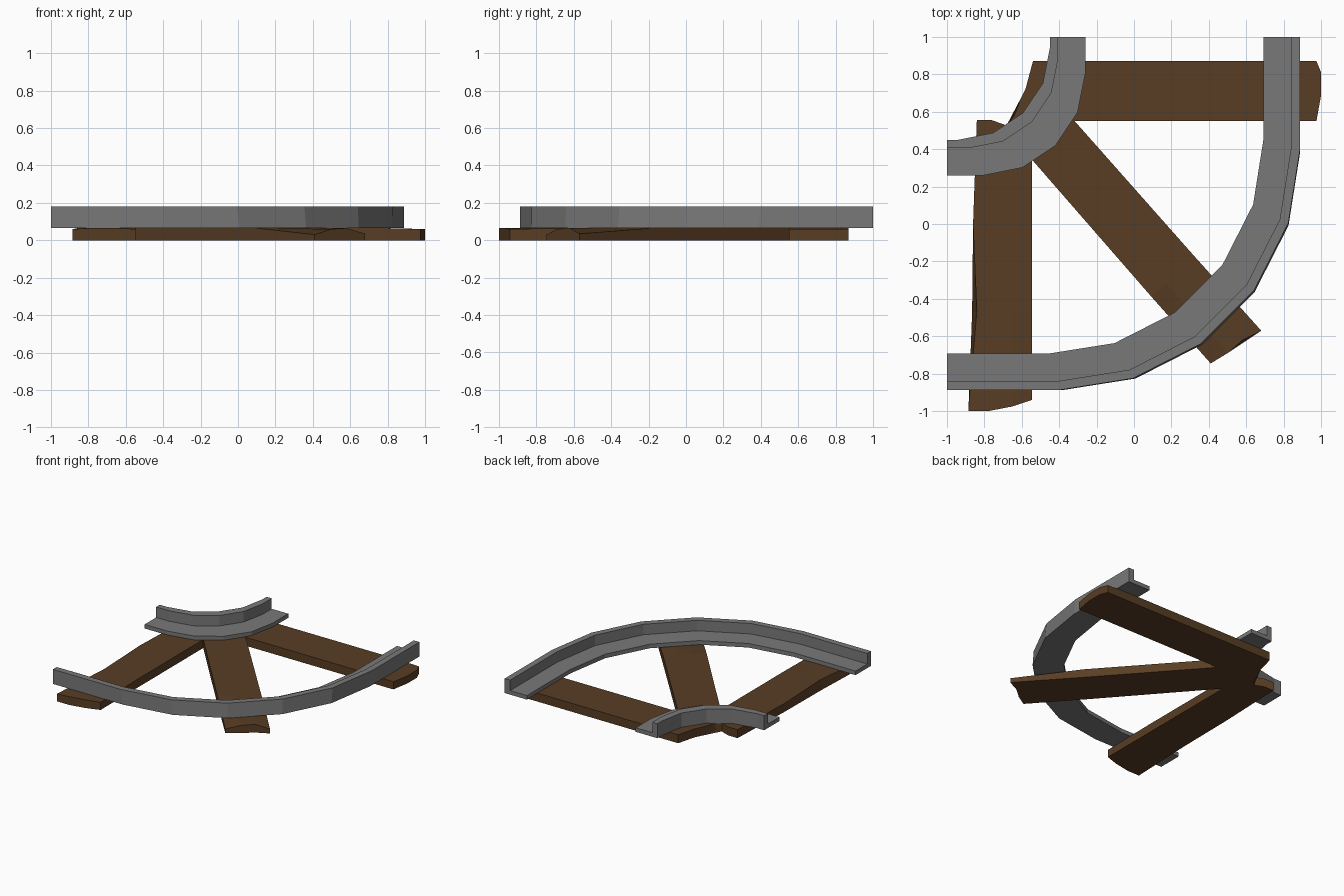
import bpy, bmesh, math

if "Cube" in bpy.data.objects:
    bpy.data.objects.remove(bpy.data.objects["Cube"])


def material(name, rgb):
    m = bpy.data.materials.new(name)
    m.diffuse_color = (*rgb, 1)
    m.use_nodes = True
    m.node_tree.nodes["Principled BSDF"].inputs["Base Color"].default_value = m.diffuse_color
    return m


STEEL = material("rail grey", (0.19, 0.19, 0.19))
WOOD = material("sleeper brown", (0.098, 0.047, 0.018))


def finish(name, bm, mat):
    bmesh.ops.recalc_face_normals(bm, faces=bm.faces[:])
    me = bpy.data.meshes.new(name)
    bm.to_mesh(me)
    bm.free()
    me.materials.append(mat)
    ob = bpy.data.objects.new(name, me)
    bpy.context.collection.objects.link(ob)
    return ob


def loft(bm, rings):
    """Skin closed rings one after another and cap both ends."""
    rings = [[bm.verts.new(p) for p in r] for r in rings]
    n = len(rings[0])
    for a, b in zip(rings, rings[1:]):
        for i in range(n):
            j = (i + 1) % n
            bm.faces.new((a[i], a[j], b[j], b[i]))
    bm.faces.new(rings[0])
    bm.faces.new(rings[-1])


def bend(d, c, z, seg):
    """Straight along y = d, quarter turn about (c, -c), straight along x = -d."""
    r = -c - d
    pts = [(-1, d, z)]
    for i in range(seg + 1):
        t = math.pi / 2 * i / seg
        pts.append((c + r * math.sin(t), -c - r * math.cos(t), z))
    return pts + [(-d, 1, z)]


def rail(name, profile, seg):
    lines = [bend(d, c, z, seg) for d, c, z in profile]
    bm = bmesh.new()
    loft(bm, list(zip(*lines)))
    finish(name, bm, STEEL)


def plank(name, rows):
    """Rows run across the plank: (x, y, top z, optional x shift of the base)."""
    bm = bmesh.new()
    rings = []
    for row in rows:
        top = [p[:3] for p in row]
        base = [(p[0] + (p[3] if len(p) > 3 else 0), p[1], 0) for p in row]
        rings.append(top + base[::-1])
    loft(bm, rings)
    finish(name, bm, WOOD)


# L-section rails: flange plus upright wall
Z0, ZF, Z1 = 0.065, 0.097, 0.18
rail("outer_rail", [(-0.888, -0.385, Z0), (-0.888, -0.405, Z1), (-0.84, -0.41, Z1),
                    (-0.84, -0.41, ZF), (-0.693, -0.46, ZF), (-0.693, -0.46, Z0)], 5)
rail("inner_rail", [(0.45, -0.94, Z0), (0.45, -0.94, Z1), (0.405, -0.885, Z1),
                    (0.405, -0.885, ZF), (0.26, -0.805, ZF), (0.26, -0.805, Z0)], 4)

# Worn wooden sleepers
H = 0.067
plank("right_sleeper", [
    [(-0.54, 0.87, H), (-0.58, 0.72, H), (-0.61, 0.66, H), (-0.65, 0.55, H)],
    [(0.70, 0.87, H), (0.70, 0.81, H), (0.70, 0.69, H), (0.70, 0.55, H)],
    [(0.975, 0.87, 0.06), (1.0, 0.81, 0.06), (1.0, 0.69, 0.06), (0.975, 0.55, 0.06)]])
plank("left_sleeper", [
    [(-0.84, 0.555, H), (-0.76, 0.555, H), (-0.69, 0.53, H), (-0.545, 0.42, H)],
    [(-0.86, 0.0, H), (-0.76, 0.0, H), (-0.65, 0.0, H), (-0.545, 0.0, H)],
    [(-0.84, -0.47, H, -0.025), (-0.76, -0.47, H), (-0.65, -0.47, H), (-0.545, -0.47, H)],
    [(-0.885, -1.0, 0.06), (-0.78, -1.0, 0.065), (-0.65, -0.975, 0.065), (-0.545, -0.94, 0.06)]])
plank("diagonal_sleeper", [
    [(-0.69, 0.51, 0.066), (-0.64, 0.58, 0.066), (-0.59, 0.70, 0.066), (-0.45, 0.70, 0.066)],
    [(0.09, -0.385, 0.066), (0.17, -0.315, 0.066), (0.25, -0.245, 0.066), (0.325, -0.175, 0.066)],
    [(0.41, -0.745, 0.03), (0.50, -0.69, 0.06), (0.58, -0.62, 0.065), (0.68, -0.57, 0.035)]])
